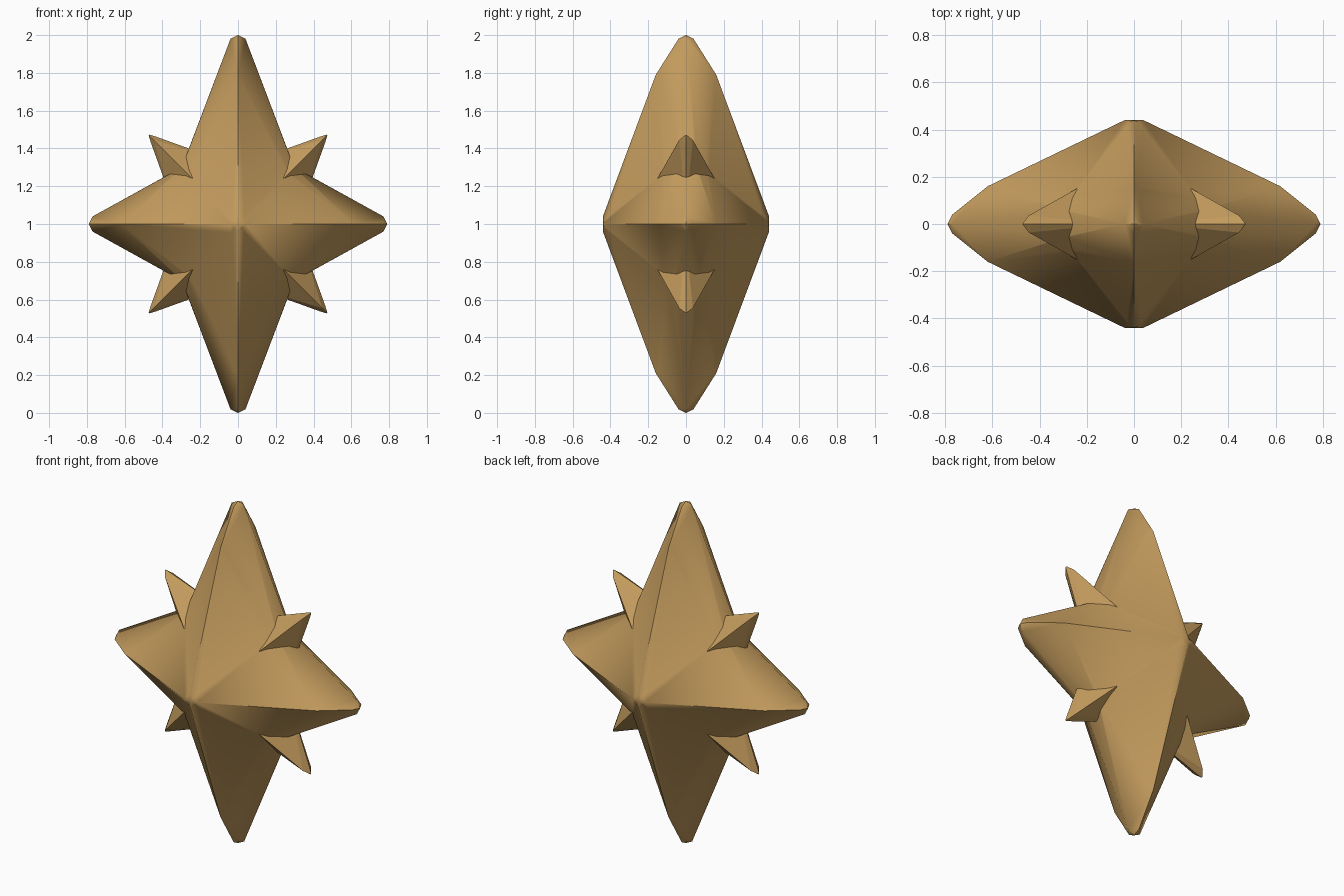
import bpy, bmesh, math
from itertools import product

if "Cube" in bpy.data.objects:
    bpy.data.objects.remove(bpy.data.objects["Cube"])

gold = bpy.data.materials.new("gold")
gold.diffuse_color = (0.55, 0.33, 0.11, 1)
gold.use_nodes = True
gold.node_tree.nodes["Principled BSDF"].inputs["Base Color"].default_value = gold.diffuse_color


def hull(name, points):
    """Convex solid through the points (relative to the star centre at z = 1)."""
    bm = bmesh.new()
    for p in points:
        bm.verts.new((p[0], p[1], p[2] + 1))
    bmesh.ops.remove_doubles(bm, verts=bm.verts, dist=1e-4)
    res = bmesh.ops.convex_hull(bm, input=bm.verts)
    junk = {e for e in res["geom_interior"] + res["geom_unused"]
            if isinstance(e, bmesh.types.BMVert)}
    bmesh.ops.delete(bm, geom=list(junk), context='VERTS')
    bmesh.ops.recalc_face_normals(bm, faces=bm.faces)
    me = bpy.data.meshes.new(name)
    bm.to_mesh(me)
    bm.free()
    me.materials.append(gold)
    ob = bpy.data.objects.new(name, me)
    bpy.context.collection.objects.link(ob)
    return ob


def mirrored(points):
    return [(sx * x, sy * y, sz * z) for x, y, z in points
            for sx, sy, sz in product((1, -1), repeat=3)]


# Upright diamond: softened ridge, chamfered rim and blunt tips
upright = hull("star_body", mirrored([
    (0, 0.44, 0.04), (0.03, 0.428, 0.0), (0, 0.16, 0.79), (0.02, 0.147, 0.77),
    (0, 0.04, 0.98), (0.04, 0, 0.98), (0, 0, 1.0),
    (0.41, 0.085, 0), (0.412, 0, 0)]))

# Shorter sideways diamond
sideways = hull("side_arms", mirrored([
    (0.04, 0.44, 0), (0, 0.428, 0.03), (0.62, 0.16, 0), (0.60, 0.147, 0.02),
    (0.77, 0.04, 0), (0.77, 0, 0.04), (0.79, 0, 0),
    (0, 0.09, 0.463), (0, 0, 0.465)]))

# Merge both diamonds into one four-pointed star
mod = upright.modifiers.new("merge", 'BOOLEAN')
mod.operation = 'UNION'
mod.solver = 'EXACT'
mod.object = sideways
bpy.context.view_layer.objects.active = upright
upright.select_set(True)
bpy.ops.object.modifier_apply(modifier=mod.name)
bpy.data.objects.remove(sideways)
bpy.ops.object.shade_smooth_by_angle(angle=math.radians(48))

# Four small diagonal spikes: (distance along diagonal, half width, half depth)
rings = [(0.30, 0.177, 0.167), (0.63, 0.022, 0.036), (0.665, 0.004, 0.004)]
r = math.sqrt(0.5)
for sx, sz in product((1, -1), repeat=2):
    pts = []
    for u, v, d in rings:
        for dv, dy in ((v, 0), (-v, 0), (0, d), (0, -d)):
            pts.append((sx * r * (u + dv), dy, sz * r * (u - dv)))
    hull("spike_%s_%s" % ("upper" if sz > 0 else "lower", "right" if sx > 0 else "left"), pts)
